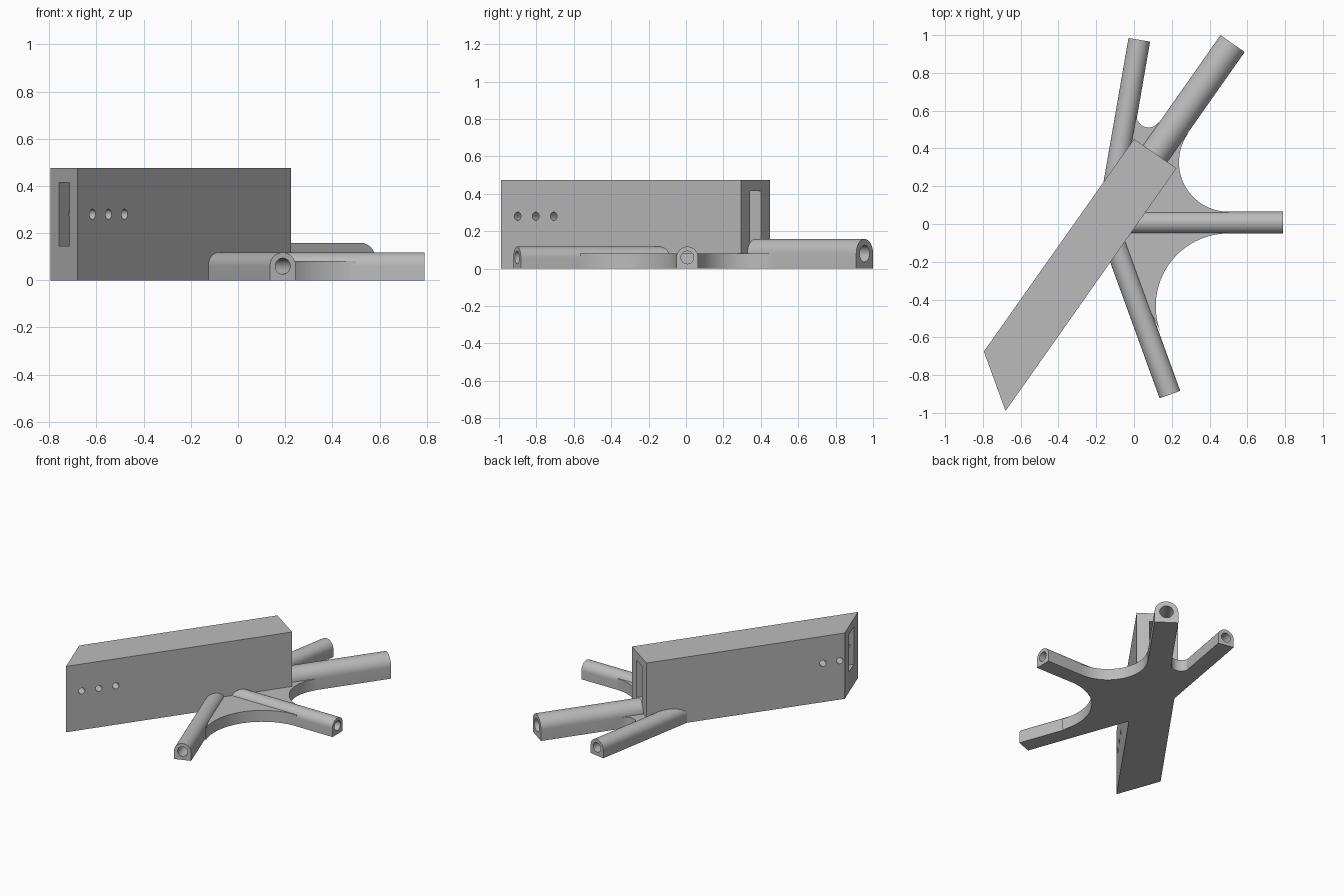
import bpy, bmesh, math
from mathutils import Vector, Matrix

cube = bpy.data.objects.get("Cube")
if cube:
    bpy.data.objects.remove(cube, do_unlink=True)

grey = bpy.data.materials.new("plain_grey")
grey.use_nodes = True
colour = (0.5, 0.5, 0.5, 1)
grey.diffuse_color = colour
grey.node_tree.nodes["Principled BSDF"].inputs["Base Color"].default_value = colour


def extrude(name, points, direction):
    """Solid made by sweeping a flat outline along a vector."""
    bm = bmesh.new()
    face = bm.faces.new([bm.verts.new(p) for p in points])
    moved = bmesh.ops.extrude_face_region(bm, geom=[face])["geom"]
    verts = [v for v in moved if isinstance(v, bmesh.types.BMVert)]
    bmesh.ops.translate(bm, verts=verts, vec=direction)
    bmesh.ops.recalc_face_normals(bm, faces=bm.faces)
    mesh = bpy.data.meshes.new(name)
    bm.to_mesh(mesh)
    bm.free()
    mesh.materials.append(grey)
    obj = bpy.data.objects.new(name, mesh)
    bpy.context.collection.objects.link(obj)
    return obj


def select(obj):
    bpy.ops.object.select_all(action='DESELECT')
    obj.select_set(True)
    bpy.context.view_layer.objects.active = obj


def cut(obj, cutter):
    select(obj)
    mod = obj.modifiers.new("cut", 'BOOLEAN')
    mod.operation, mod.solver, mod.object = 'DIFFERENCE', 'EXACT', cutter
    bpy.ops.object.modifier_apply(modifier=mod.name)
    bpy.data.objects.remove(cutter, do_unlink=True)


def smooth(obj):
    select(obj)
    bpy.ops.object.shade_smooth_by_angle(angle=math.radians(30))


def rod(centre, axis, radius, length, sides=32):
    """Round cutter centred on a point."""
    side = axis.cross(Vector((0, 0, 1)))
    ring = [centre - axis * length / 2 + radius * (
        side * math.cos(a) + Vector((0, 0, math.sin(a))))
        for a in (math.tau * i / sides for i in range(sides))]
    return extrude("hole_cutter", ring, axis * length)


def tube(name, start, end, radius, bore, depth=0.45):
    """Round-topped, flat-bottomed arm with a blind bore in its outer end."""
    start, end = Vector((*start, 0)), Vector((*end, 0))
    axis = (end - start).normalized()
    side, up = axis.cross(Vector((0, 0, 1))), Vector((0, 0, 1))
    outline = [start - side * radius, start + side * radius]
    for i in range(25):
        a = math.pi * i / 24
        outline.append(start + side * radius * math.cos(a)
                       + up * radius * (1.03 + math.sin(a)))
    obj = extrude(name, outline, end - start)
    cut(obj, rod(end + up * radius * 1.03, axis, bore, depth * 2))
    smooth(obj)


# Tall box with a slanted front end
a, b = Vector((-0.68, -0.99, 0)), Vector((0.225, 0.295, 0))
c, d = Vector((0.0, 0.45, 0)), Vector((-0.795, -0.675, 0))
along = (b - a).normalized()
across = (c - b).normalized()
box = extrude("tall_box", [a, b, c, d], Vector((0, 0, 0.475)))

# Upright slot running the full length of the box
mid = (b + c) / 2
low = mid + along * 0.2 + Vector((0, 0, 0.145))
half, rise = across * 0.052, Vector((0, 0, 0.27))
cut(box, extrude("slot_cutter",
                 [low - half, low + half, low + half + rise, low - half + rise],
                 along * -2))

# Three cross holes through both walls
for i in range(3):
    spot = Vector((-0.61, -0.905, 0.28)) + along * 0.118 * i
    cut(box, rod(spot, across, 0.022, 0.8, 24))
smooth(box)

# Arms spreading from the hub
hub = (-0.14, 0.007)
tube("back_arm", hub, (0.028, 0.975), 0.058, 0.034)
tube("left_arm", hub, (0.79, 0.007), 0.058, 0.034)
tube("front_arm", hub, (0.19, -0.903), 0.058, 0.034)
inner = mid - along * 0.005
tube("large_arm", inner.xy, (0.522, 0.955), 0.078, 0.045)

# Web plate between the arms, edged by concave arcs
edge = [Vector((*hub, 0))]
for x, y, r, first, last in ((0.5, -0.435, 0.385, 200, 90),
                             (0.5, 0.327, 0.262, 270, 145),
                             (0.077, 0.575, 0.064, -35, -190)):
    for i in range(25):
        t = math.radians(first + (last - first) * i / 24)
        edge.append(Vector((x + r * math.cos(t), y + r * math.sin(t), 0)))
smooth(extrude("web_plate", edge, Vector((0, 0, 0.082))))
